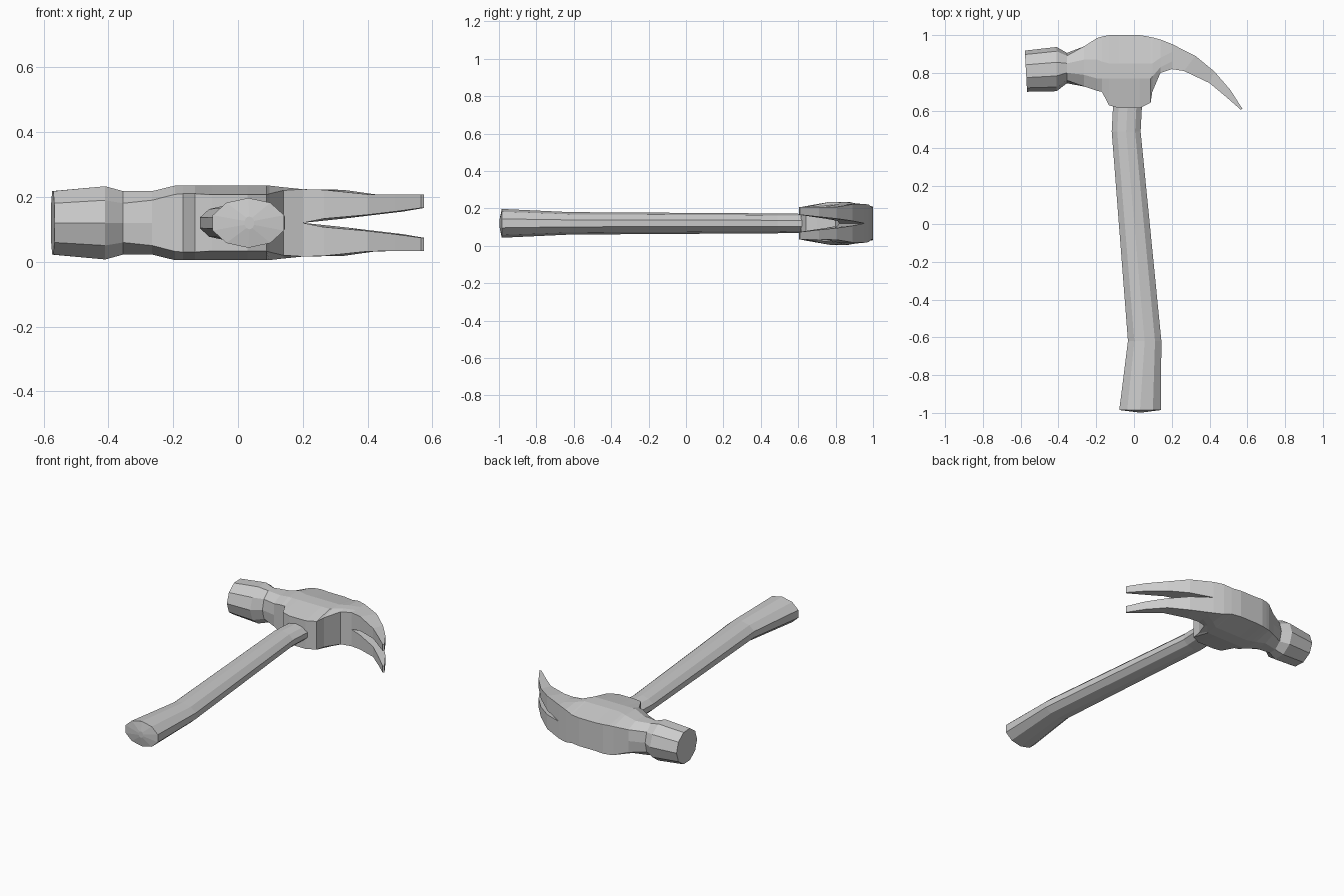
import bpy, bmesh, math

MID = 0.12  # height of the symmetry plane


def loft(name, rings, cap_start=True, cap_end=True, mirror=False):
    bm = bmesh.new()
    loops = [[bm.verts.new(p) for p in ring] for ring in rings]
    n = len(loops[0])
    for a, b in zip(loops, loops[1:]):
        for i in range(n):
            j = (i + 1) % n
            bm.faces.new((a[i], a[j], b[j], b[i]))
    if cap_start:
        bm.faces.new(loops[0][::-1])
    if cap_end:
        bm.faces.new(loops[-1])
    bmesh.ops.recalc_face_normals(bm, faces=bm.faces)
    mesh = bpy.data.meshes.new(name)
    bm.to_mesh(mesh)
    bm.free()
    obj = bpy.data.objects.new(name, mesh)
    bpy.context.collection.objects.link(obj)
    obj.location.z = MID
    if mirror:
        mod = obj.modifiers.new("mirror", 'MIRROR')
        mod.use_axis = (False, False, True)
        mod.use_mirror_merge = False
    return obj


def decagon(r1, r2):
    return [(r1 * math.sin(k * math.pi / 5), r2 * math.cos(k * math.pi / 5)) for k in range(10)]


# Handle: ten-sided sections along y (y, x min, x max, half height)
handle = [(-0.997, 0.02, 0.05, 0.02), (-0.985, -0.078, 0.142, 0.077),
          (-0.62, -0.032, 0.145, 0.06), (0.49, -0.118, 0.035, 0.053),
          (0.68, -0.108, 0.045, 0.05)]
loft("handle", [[((x0 + x1) / 2 + u, y, v) for u, v in decagon((x1 - x0) / 2 / 0.951, h)]
                for y, x0, x1, h in handle])

# Striking face and neck: ten-sided sections along x (x, y min, y max, half height, lean)
poll = [(-0.572, 0.70, 0.918, 0.098, -0.006), (-0.41, 0.703, 0.937, 0.113, 0.0),
        (-0.355, 0.745, 0.906, 0.098, 0.0)]
rings = [[(x + lean * v / 0.11, (y0 + y1) / 2 + v, u)
          for u, v in decagon(h / 0.951, (y1 - y0) / 2)] for x, y0, y1, h, lean in poll]

# Head body: bulged sections (x, y low, y mid low, y mid high, y top, edge width, mid width)
body = [(-0.265, 0.728, 0.79, 0.87, 0.94, 0.07, 0.098),
        (-0.195, 0.705, 0.77, 0.87, 0.985, 0.088, 0.115),
        (-0.17, 0.70, 0.77, 0.86, 0.992, 0.09, 0.115),
        (-0.132, 0.628, 0.77, 0.85, 1.0, 0.09, 0.115),
        (-0.08, 0.614, 0.77, 0.85, 1.0, 0.087, 0.115),
        (0.03, 0.614, 0.77, 0.85, 1.0, 0.087, 0.115),
        (0.088, 0.642, 0.77, 0.85, 0.99, 0.087, 0.115),
        (0.097, 0.70, 0.78, 0.85, 0.988, 0.09, 0.115),
        (0.14, 0.80, 0.83, 0.88, 0.977, 0.1, 0.11),
        (0.2, 0.82, 0.86, 0.91, 0.953, 0.104, 0.104)]
for x, lo, ml, mh, hi, a, w in body:
    half = [(0, hi), (a, hi), (w, mh), (w, ml), (a, lo), (0, lo)]
    section = half + [(-z, y) for z, y in half[4:0:-1]]
    rings.append([(x, y, z) for z, y in section])
loft("hammer_head", rings, cap_end=False)

# Claw: one curved prong, mirrored (top x, top y, low x, low y, inner z, outer z)
claw = [(0.2, 0.953, 0.2, 0.82, 0.0, 0.104), (0.325, 0.89, 0.265, 0.81, 0.013, 0.102),
        (0.425, 0.808, 0.40, 0.746, 0.025, 0.088), (0.51, 0.71, 0.485, 0.675, 0.035, 0.087),
        (0.574, 0.61, 0.565, 0.605, 0.046, 0.087)]
loft("claw", [[(tx, ty, zo), (tx, ty, zi), (lx, ly, zi), (lx, ly, zo)]
              for tx, ty, lx, ly, zi, zo in claw], cap_start=False, mirror=True)
